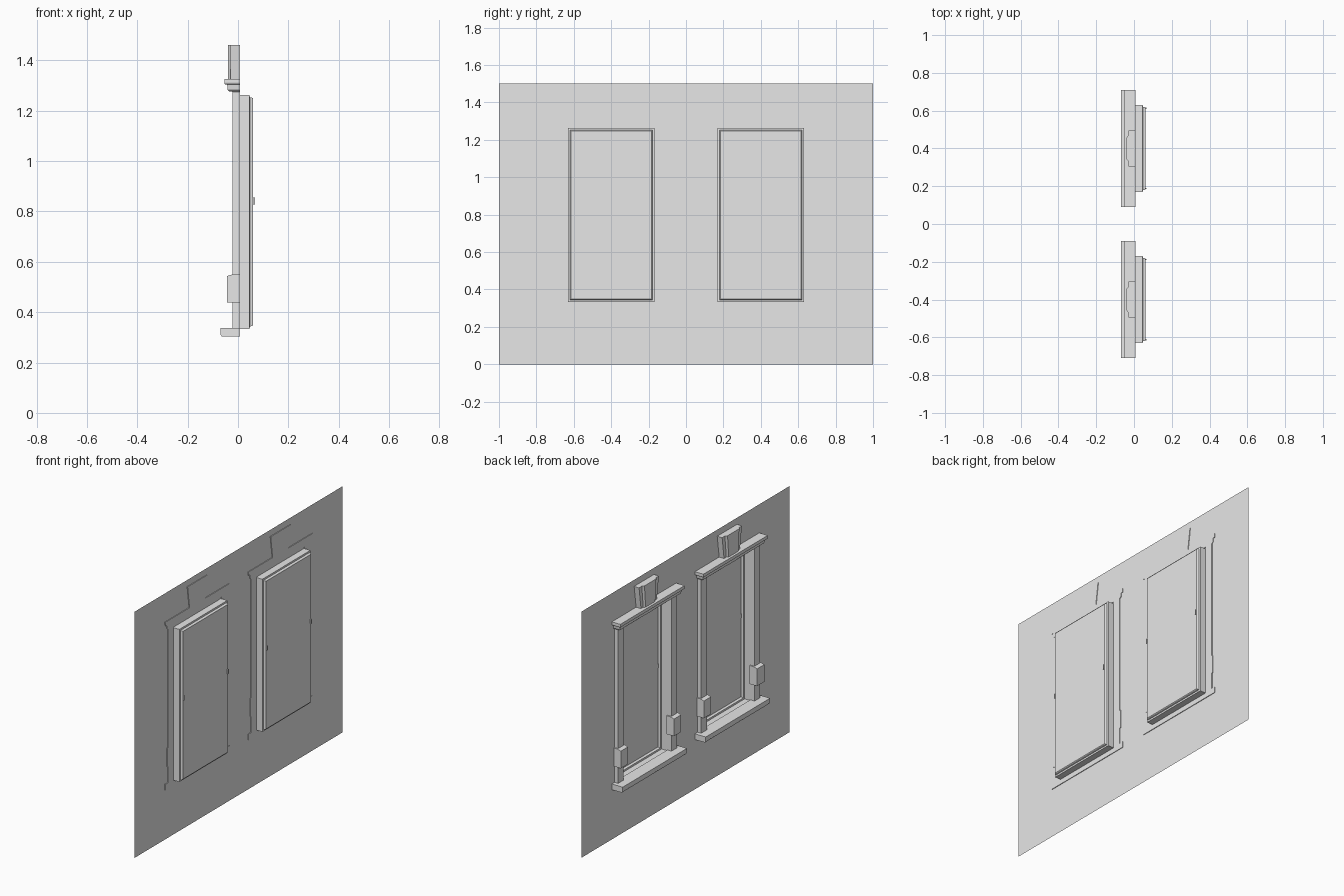
import bpy
import bmesh

cube = bpy.data.objects.get("Cube")
if cube:
    bpy.data.objects.remove(cube, do_unlink=True)

mat = bpy.data.materials.new("plain_grey")
mat.use_nodes = True
GREY = (0.8, 0.8, 0.8, 1)
mat.diffuse_color = GREY
mat.node_tree.nodes["Principled BSDF"].inputs["Base Color"].default_value = GREY

WALL = 0.003      # plane of the wall
BACK = 0.007      # trim reaches slightly through the wall
HALF = 0.231      # half width of an opening
LOW, HIGH = 0.333, 1.263


def finish(name, bm, recalc=True):
    bmesh.ops.remove_doubles(bm, verts=bm.verts, dist=0.0001)
    if recalc:
        bmesh.ops.recalc_face_normals(bm, faces=bm.faces)
    mesh = bpy.data.meshes.new(name)
    bm.to_mesh(mesh)
    bm.free()
    mesh.materials.append(mat)
    obj = bpy.data.objects.new(name, mesh)
    bpy.context.collection.objects.link(obj)
    return obj


def loft(name, rings, cap_start=True, cap_end=True):
    """Skin a series of closed rings with the same point count."""
    bm = bmesh.new()
    loops = [[bm.verts.new(p) for p in ring] for ring in rings]
    n = len(loops[0])
    for a, b in zip(loops, loops[1:]):
        for i in range(n):
            j = (i + 1) % n
            bm.faces.new((a[i], a[j], b[j], b[i]))
    if cap_start:
        bm.faces.new(loops[0][::-1])
    if cap_end:
        bm.faces.new(loops[-1])
    return finish(name, bm)


def extrude_y(name, profile, y0, y1):
    """Run an (x, z) profile along y."""
    return loft(name, [[(x, y, z) for x, z in profile] for y in (y0, y1)])


def box(name, x0, x1, y0, y1, z0, z1):
    return extrude_y(name, [(x0, z0), (x1, z0), (x1, z1), (x0, z1)], y0, y1)


# Wall sheet with two window openings
bm = bmesh.new()
ys = [-1, -0.4 - HALF, -0.4 + HALF, 0.4 - HALF, 0.4 + HALF, 1]
zs = [0, LOW, HIGH, 1.5]
for i in range(5):
    for k in range(3):
        if k == 1 and i in (1, 3):
            continue
        corners = [(ys[i], zs[k]), (ys[i + 1], zs[k]),
                   (ys[i + 1], zs[k + 1]), (ys[i], zs[k + 1])]
        bm.faces.new([bm.verts.new((WALL, y, z)) for y, z in corners])
finish("wall", bm, recalc=False)

for side, c in (("right", -0.4), ("left", 0.4)):

    # Recess: thin stepped shell closed by the pane
    def frame(x, inset):
        h = HALF - inset
        lo, hi = LOW + inset, HIGH - inset
        return [(x, c - h, lo), (x, c + h, lo), (x, c + h, hi), (x, c - h, hi)]

    loft(side + "_window_recess",
         [frame(WALL, 0), frame(0.046, 0), frame(0.047, 0.01),
          frame(0.057, 0.012), frame(0.06, 0.015)], cap_start=False)

    # Sill with a softened lower nose
    extrude_y(side + "_sill",
              [(BACK, 0.303), (-0.064, 0.303), (-0.07, 0.312),
               (-0.07, 0.338), (BACK, 0.338)], c - 0.31, c + 0.31)

    # Crown moulding, flaring outwards with height
    levels = [(1.25, 0.285, -0.023), (1.275, 0.285, -0.023),
              (1.276, 0.288, -0.034), (1.282, 0.294, -0.041),
              (1.304, 0.297, -0.043), (1.305, 0.308, -0.052),
              (1.311, 0.31, -0.054), (1.326, 0.31, -0.054)]
    # the lowest courses sit above the opening
    loft(side + "_crown",
         [[(BACK, c - h, z), (x, c - h, z), (x, c + h, z), (BACK, c + h, z)]
          for z, h, x in levels[1:]])

    # Tapered keystone with a raised centre
    def keystone_ring(w, z):
        pts = [(BACK, -w), (-0.03, -w), (-0.03, -0.72 * w), (-0.04, -0.6 * w),
               (-0.04, 0.6 * w), (-0.03, 0.72 * w), (-0.03, w), (BACK, w)]
        return [(x, c + y, z) for x, y in pts]

    loft(side + "_keystone", [keystone_ring(0.07, 1.28), keystone_ring(0.095, 1.46)])

    # Mirrored posts, blocks and catches
    for s, tag in ((-1, "a"), (1, "b")):
        box(f"{side}_post_{tag}", -0.021, BACK, c + s * 0.23, c + s * 0.284, 0.335, 1.278)
        extrude_y(f"{side}_block_{tag}",
                  [(BACK, 0.438), (-0.044, 0.438), (-0.044, 0.543),
                   (-0.022, 0.55), (BACK, 0.55)], c + s * 0.222, c + s * 0.291)
        box(f"{side}_catch_{tag}", 0.058, 0.067, c + s * 0.209, c + s * 0.216, 0.828, 0.856)
